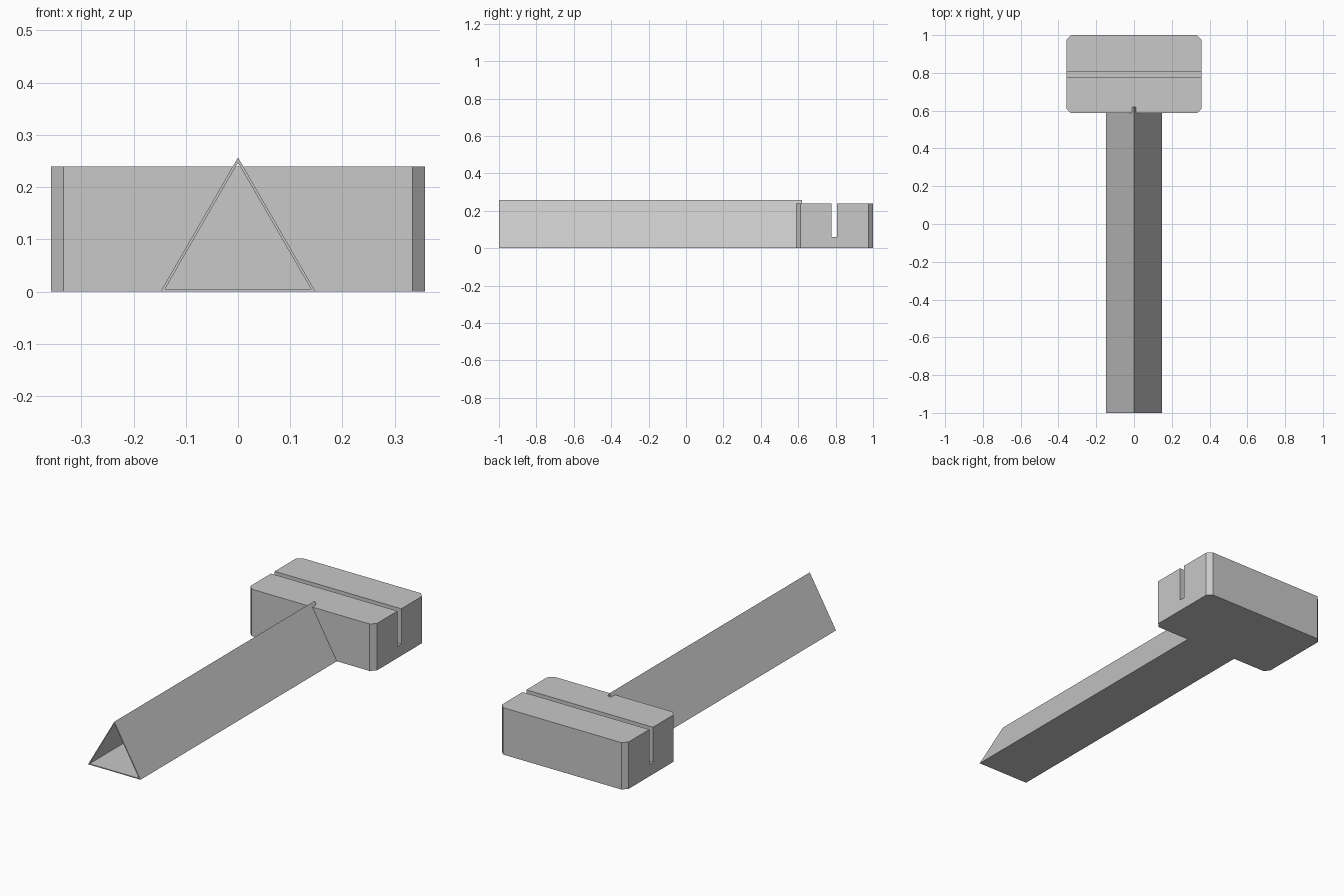
import bpy
import bmesh
from math import sqrt

cube = bpy.data.objects.get("Cube")
if cube:
    bpy.data.objects.remove(cube, do_unlink=True)

grey = bpy.data.materials.new("light grey")
grey.use_nodes = True
colour = (0.58, 0.58, 0.58, 1)
grey.diffuse_color = colour
grey.node_tree.nodes["Principled BSDF"].inputs["Base Color"].default_value = colour


def add_object(name, bm):
    bmesh.ops.recalc_face_normals(bm, faces=bm.faces)
    mesh = bpy.data.meshes.new(name)
    bm.to_mesh(mesh)
    bm.free()
    mesh.materials.append(grey)
    obj = bpy.data.objects.new(name, mesh)
    bpy.context.collection.objects.link(obj)
    return obj


# Hollow triangular shaft: an outer and an inner triangle swept along y
HEIGHT, WALL = 0.257, 0.005
FRONT, REAR = -1.0, 0.619


def triangle(bm, y, inset):
    base, apex = inset, HEIGHT - 2 * inset
    half = (apex - base) / sqrt(3)
    return [bm.verts.new(p) for p in ((-half, y, base), (half, y, base), (0, y, apex))]


bm = bmesh.new()
loops = [triangle(bm, FRONT, 0), triangle(bm, REAR, 0),
         triangle(bm, REAR, WALL), triangle(bm, FRONT, WALL)]
for i, a in enumerate(loops):
    b = loops[(i + 1) % 4]
    for j in range(3):
        k = (j + 1) % 3
        bm.faces.new((a[j], a[k], b[k], b[j]))
add_object("triangular_shaft", bm)

# Head block: slotted side profile swept along x, upright corners chamfered
HALF_WIDTH, TOP = 0.358, 0.24
Y0, Y1 = 0.587, 1.0
SLOT0, SLOT1, SLOT_FLOOR = 0.778, 0.808, 0.06
profile = [(Y0, 0), (Y1, 0), (Y1, TOP), (SLOT1, TOP), (SLOT1, SLOT_FLOOR),
           (SLOT0, SLOT_FLOOR), (SLOT0, TOP), (Y0, TOP)]

bm = bmesh.new()
side = bm.faces.new([bm.verts.new((-HALF_WIDTH, y, z)) for y, z in profile])
swept = bmesh.ops.extrude_face_region(bm, geom=[side], use_keep_orig=True)
for v in swept["geom"]:
    if isinstance(v, bmesh.types.BMVert):
        v.co.x = HALF_WIDTH
corners = [e for e in bm.edges
           if abs(e.verts[0].co.z - e.verts[1].co.z) > 0.2
           and abs(e.verts[0].co.y - e.verts[1].co.y) < 0.001]
bmesh.ops.bevel(bm, geom=corners, offset=0.024, offset_type='OFFSET',
                segments=1, affect='EDGES')
add_object("slotted_head", bm)
